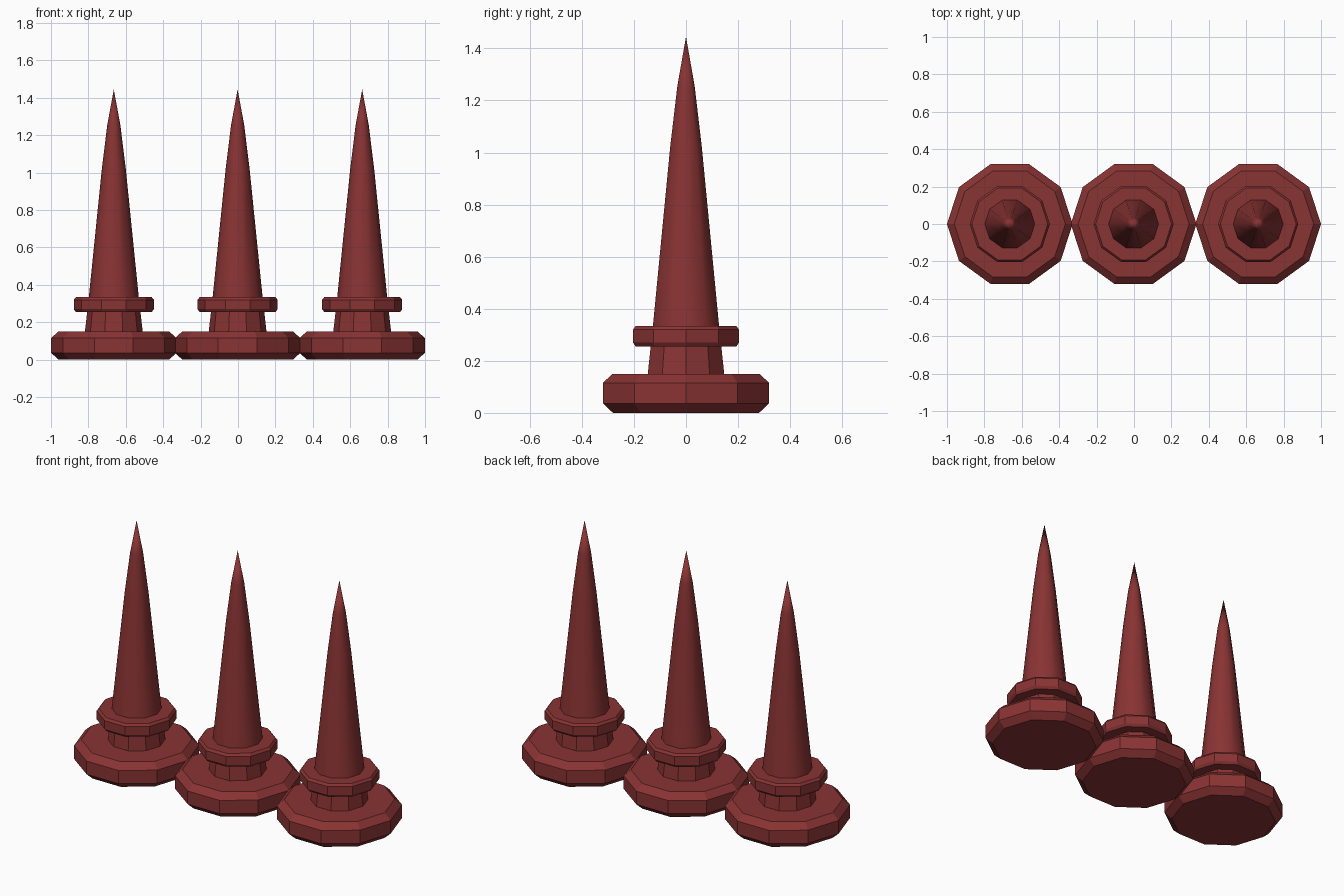
import bpy, bmesh, math

if "Cube" in bpy.data.objects:
    bpy.data.objects.remove(bpy.data.objects["Cube"])

SIDES = 10
red = bpy.data.materials.new("dark_red")
red.diffuse_color = (0.25, 0.033, 0.033, 1)
red.use_nodes = True
red.node_tree.nodes["Principled BSDF"].inputs["Base Color"].default_value = red.diffuse_color


def lathe(name, x, profile, smooth=False):
    """Turn a (radius, z) profile into a closed ten-sided solid."""
    bm = bmesh.new()
    rings = []
    for r, z in profile:
        n = SIDES if r > 0 else 1
        rings.append([bm.verts.new((r * math.cos(math.tau * i / SIDES),
                                    r * math.sin(math.tau * i / SIDES), z))
                      for i in range(n)])
    for a, b in zip(rings, rings[1:]):
        for i in range(SIDES):
            j = (i + 1) % SIDES
            if len(b) == 1:
                bm.faces.new((a[i], a[j], b[0]))
            else:
                bm.faces.new((a[i], a[j], b[j], b[i]))
    bm.faces.new(rings[0][::-1])
    if len(rings[-1]) > 1:
        bm.faces.new(rings[-1])
    for f in bm.faces:
        f.smooth = smooth and len(f.verts) < 5
    mesh = bpy.data.meshes.new(name)
    bm.to_mesh(mesh)
    bm.free()
    mesh.materials.append(red)
    ob = bpy.data.objects.new(name, mesh)
    ob.location.x = x
    bpy.context.collection.objects.link(ob)


for side, x in (("left", -0.664), ("middle", -0.002), ("right", 0.664)):
    # chamfered foot disc
    lathe(side + "_base", x, [(0.295, 0), (0.336, 0.037), (0.336, 0.115), (0.297, 0.15)])
    # tapering neck below the collar
    lathe(side + "_neck", x, [(0.155, 0.145), (0.142, 0.26)])
    # chamfered collar
    lathe(side + "_collar", x, [(0.203, 0.255), (0.214, 0.27), (0.214, 0.32), (0.203, 0.334)])
    # long spike with a steepening tip
    lathe(side + "_spike", x, [(0.142, 0.26), (0.134, 0.33), (0.064, 1.02),
                               (0.035, 1.255), (0, 1.445)], smooth=True)
